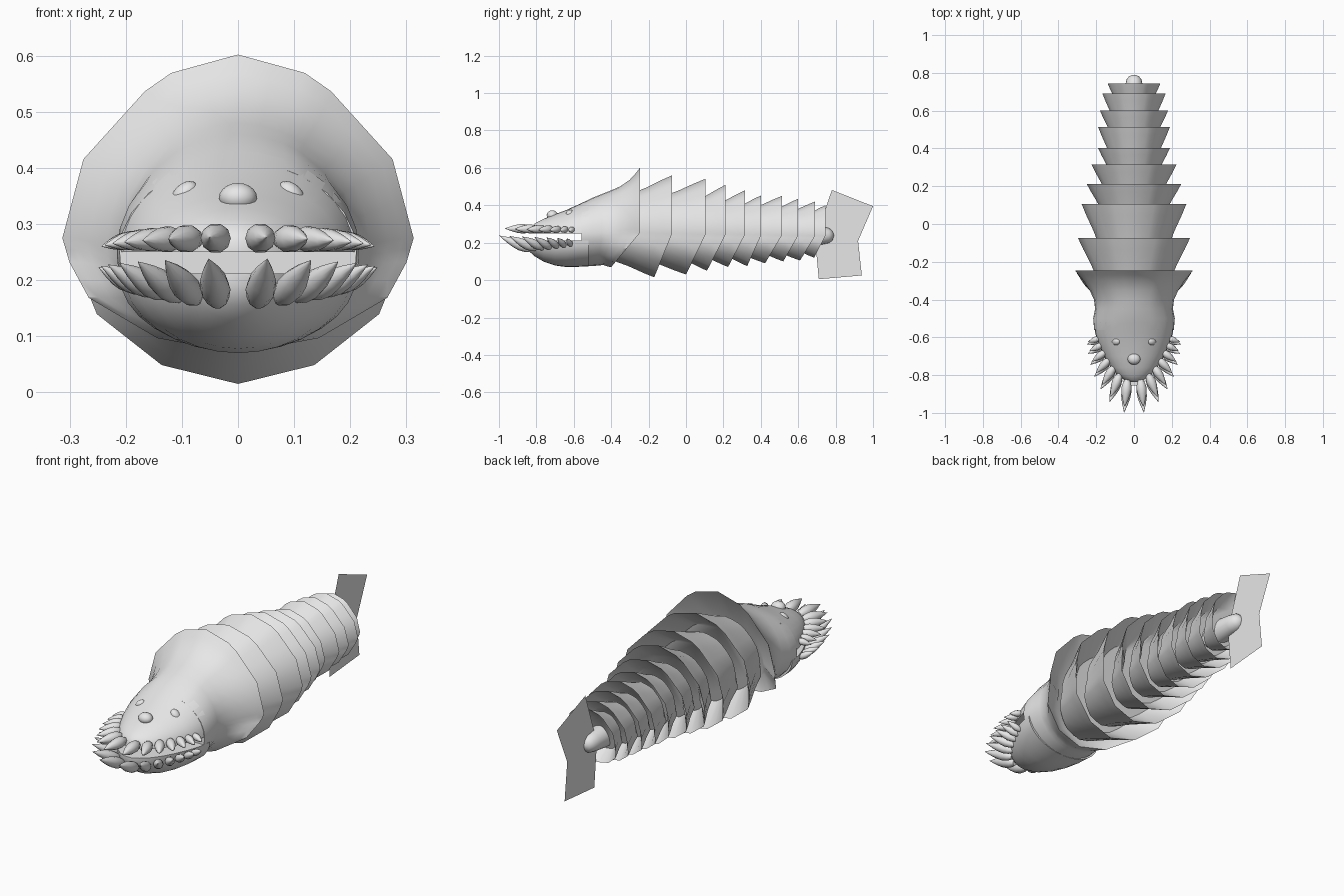
import bpy, bmesh, math
from mathutils import Vector

if "Cube" in bpy.data.objects:
    bpy.data.objects.remove(bpy.data.objects["Cube"])

skin = bpy.data.materials.new("pale_grey")
skin.diffuse_color = (0.8, 0.8, 0.8, 1)
skin.use_nodes = True
skin.node_tree.nodes["Principled BSDF"].inputs["Base Color"].default_value = skin.diffuse_color


def finish(name, bm, angle=40):
    bmesh.ops.remove_doubles(bm, verts=bm.verts, dist=1e-5)
    bmesh.ops.recalc_face_normals(bm, faces=bm.faces)
    me = bpy.data.meshes.new(name)
    bm.to_mesh(me)
    bm.free()
    me.materials.append(skin)
    ob = bpy.data.objects.new(name, me)
    bpy.context.collection.objects.link(ob)
    bpy.ops.object.select_all(action='DESELECT')
    ob.select_set(True)
    bpy.context.view_layer.objects.active = ob
    bpy.ops.object.shade_smooth_by_angle(angle=math.radians(angle))
    return ob


def loft(bm, sections, cap_start=True, cap_end=True):
    """Skin a list of closed point loops."""
    rows = [[bm.verts.new(p) for p in s] for s in sections]
    n = len(rows[0])
    for a, b in zip(rows, rows[1:]):
        for i in range(n):
            j = (i + 1) % n
            bm.faces.new((a[i], a[j], b[j], b[i]))
    if cap_start:
        bm.faces.new(rows[0])
    if cap_end:
        bm.faces.new(rows[-1])


# Unit plate outline: angular 16-gon, with midpoints added
half = [(0, 1), (.38, .9), (.53, .8), (.88, .43), (1, 0),
        (.96, -.21), (.85, -.52), (.46, -.87), (0, -1)]
gon = half + [(-x, z) for x, z in half[-2:0:-1]]
outline = []
for i, p in enumerate(gon):
    q = gon[(i + 1) % len(gon)]
    outline += [p, ((p[0] + q[0]) / 2, (p[1] + q[1]) / 2)]


def body_section(y, w, top, bot, mid, shift, angular):
    """Section blending an ellipse and the angular outline; underside sweeps by shift."""
    pts = []
    for x, z in outline:
        r = math.hypot(x, z)
        k = angular + (1 - angular) / r
        u, v = x * k, z * k
        h = (top - mid) if v > 0 else (mid - bot)
        sweep = max(0.0, -v - .1) / .9
        pts.append((u * w, y + shift * sweep, mid + v * h))
    return pts


# Head back and collar
bm = bmesh.new()
loft(bm, [body_section(*s) for s in [
    (-.56, .211, .41, .073, .25, 0, 0),
    (-.50, .216, .44, .075, .25, 0, 0),
    (-.45, .206, .46, .078, .255, -.02, 0),
    (-.40, .212, .48, .08, .26, -.05, .1),
    (-.35, .235, .502, .08, .265, -.09, .3),
    (-.30, .268, .537, .075, .27, -.125, .7),
    (-.27, .293, .57, .072, .275, -.145, .9),
    (-.245, .313, .602, .07, .275, -.155, 1),
    (-.33, .19, .45, .12, .27, -.09, .5)]])
finish("head_and_collar", bm)

# Overlapping body plates: rim y, half width, top, bottom, underside sweep
rims = [(-.075, .296, .56, .015, -.095), (.105, .277, .542, .03, -.105),
        (.212, .25, .51, .05, -.10), (.315, .225, .48, .07, -.09),
        (.402, .19, .453, .075, -.075), (.513, .19, .45, .09, -.09),
        (.60, .18, .435, .10, -.08), (.69, .167, .42, .105, -.08),
        (.745, .14, .40, .12, -.06)]
prev = -.245
for y, w, top, bot, shift in rims:
    mid = .275 - .03 * (y + .1)

    def plate(yy, s, angular):
        return body_section(yy, w * s, mid + (top - mid) * s,
                            mid - (mid - bot) * s, mid, shift, angular)
    start = prev - .06
    length = y - start
    bm = bmesh.new()
    loft(bm, [plate(start, .64, .4), plate(start + .4 * length, .77, .7),
              plate(start + .75 * length, .91, .9), plate(y, 1, 1),
              plate(start + .45 * length, .64, .5)])
    finish("body_plate", bm)
    prev = y


# Jaws: flat mouth side, domed outer side
def jaw(name, lip, sections):
    bm = bmesh.new()
    rows = []
    for y, w, z in sections:
        arc = [(w * math.cos(math.pi * i / 16), y,
                lip + (z - lip) * math.sin(math.pi * i / 16)) for i in range(17)]
        rows.append(arc + [(w * k, y, lip) for k in (-.5, 0, .5)])
    loft(bm, rows)
    finish(name, bm)


jaw("upper_jaw", .25, [(-.52, .213, .43), (-.58, .205, .402), (-.64, .185, .375),
                       (-.70, .157, .352), (-.76, .122, .328), (-.80, .088, .308),
                       (-.825, .052, .29), (-.837, .02, .27)])
jaw("lower_jaw", .212, [(-.52, .212, .074), (-.58, .203, .071), (-.64, .184, .07),
                        (-.70, .158, .078), (-.76, .126, .098), (-.81, .088, .128),
                        (-.84, .052, .155), (-.856, .02, .185)])


# Teeth: plump spindles fanned around both jaws
def tooth(name, base, tip, r):
    base, tip = Vector(base), Vector(tip)
    rot = (tip - base).to_track_quat('Z', 'Y')
    rows = []
    for t, k in [(0, .45), (.12, .8), (.3, 1), (.5, .9), (.72, .58), (.9, .22), (1, .01)]:
        c = base.lerp(tip, t)
        rows.append([c + rot @ Vector((r * k * math.cos(a * math.pi / 5),
                                       r * k * math.sin(a * math.pi / 5), 0))
                     for a in range(10)])
    bm = bmesh.new()
    loft(bm, rows)
    finish(name, bm, 60)


gums = [(.035, -.825), (.075, -.795), (.105, -.755), (.13, -.715),
        (.15, -.675), (.168, -.638), (.182, -.605)]
for i, (x, y) in enumerate(gums):
    f = i / 6
    ang = math.radians(6 + 66 * f ** .8)
    dx, dy = math.sin(ang), -math.cos(ang)
    r = .027 - .011 * f
    for s in (-1, 1):
        lu, ll = .145 - .08 * f, .165 - .095 * f
        tooth("upper_tooth", (s * x, y, .274),
              (s * (x + dx * lu), y + dy * lu, .276 - .016 * f), r)
        tooth("lower_tooth", (s * x, y - .01, .16 + .025 * f),
              (s * (x + dx * ll), y - .01 + dy * ll, .238 - .015 * f), r)


# Eyes and brow bump
def blob(name, loc, scale, tilt=0):
    bm = bmesh.new()
    bmesh.ops.create_uvsphere(bm, u_segments=16, v_segments=10, radius=1)
    ob = finish(name, bm, 60)
    ob.location, ob.scale, ob.rotation_euler = loc, scale, (0, tilt, 0)


for s in (-1, 1):
    blob("eye", (s * .095, -.62, .354), (.027, .022, .018), s * math.radians(42))
blob("brow_bump", (0, -.715, .347), (.034, .03, .026))

# Tail spike
bm = bmesh.new()
loft(bm, [[(r * math.cos(a * math.pi / 8), y, .238 + r * math.sin(a * math.pi / 8))
           for a in range(16)]
          for y, r in [(.56, .06), (.66, .055), (.73, .047), (.765, .04),
                       (.783, .025), (.79, .005)]])
finish("tail_spike", bm)

# Flat tail fin, two panels
bm = bmesh.new()
p = [bm.verts.new((0, y, z)) for y, z in
     [(.78, .482), (1, .395), (.92, .21), (.94, .025), (.71, .005), (.69, .22)]]
bm.faces.new((p[0], p[1], p[2], p[5]))
bm.faces.new((p[5], p[2], p[3], p[4]))
finish("tail_fin", bm)
